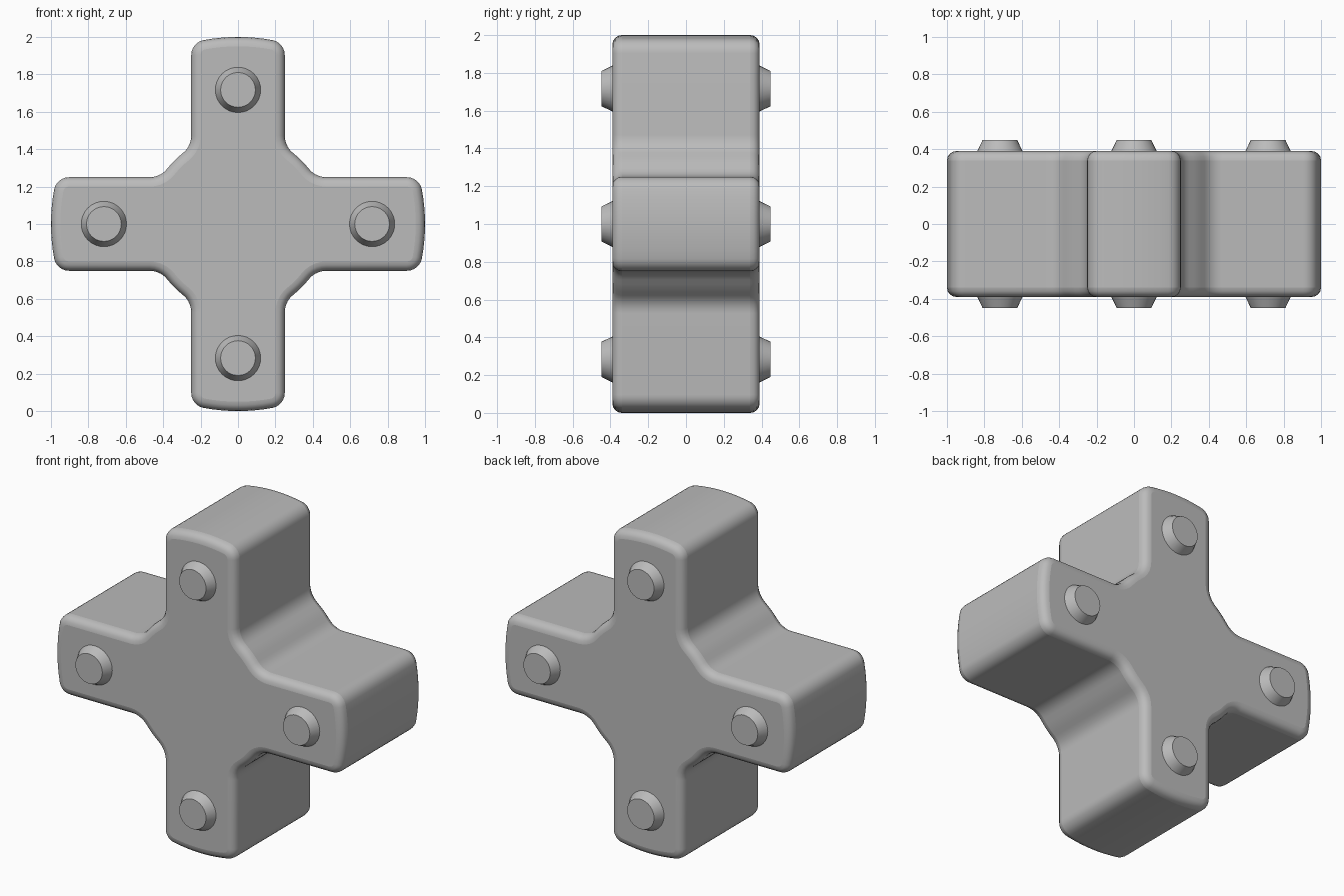
import bpy, bmesh
from math import atan2, cos, sin, pi, sqrt, hypot
from mathutils import Matrix, Vector

if "Cube" in bpy.data.objects:
    bpy.data.objects.remove(bpy.data.objects["Cube"])

HALF_WIDTH, HALF_DEPTH = 0.25, 0.39
HUB, FILLET, CORNER, EDGE = 0.48, 0.12, 0.08, 0.05
CENTRE = Vector((0, 0, 1))

grey = bpy.data.materials.new("plain grey")
grey.use_nodes = True
grey.diffuse_color = (0.5, 0.5, 0.5, 1)
grey.node_tree.nodes["Principled BSDF"].inputs["Base Color"].default_value = grey.diffuse_color


def finish(bm, name):
    mesh = bpy.data.meshes.new(name)
    bmesh.ops.recalc_face_normals(bm, faces=bm.faces)
    bm.to_mesh(mesh)
    bm.free()
    mesh.materials.append(grey)
    obj = bpy.data.objects.new(name, mesh)
    bpy.context.collection.objects.link(obj)
    return obj


def smooth(obj, angle):
    bpy.ops.object.select_all(action="DESELECT")
    obj.select_set(True)
    bpy.context.view_layer.objects.active = obj
    bpy.ops.object.shade_smooth_by_angle(angle=angle)


def arc(cx, cz, radius, start, end, steps):
    angles = [start + (end - start) * i / steps for i in range(steps + 1)]
    return [(cx + radius * cos(a), cz + radius * sin(a)) for a in angles]


# Right half of the upper arm: bowed end, rounded corner, fillet, hub
cx = HALF_WIDTH - CORNER
cz = sqrt((1 - CORNER) ** 2 - cx ** 2)
tip = atan2(cz, cx)
fx = HALF_WIDTH + FILLET
fz = sqrt((HUB + FILLET) ** 2 - fx ** 2)
meet = atan2(fz, fx)
half = arc(0, 0, 1, pi / 2, tip, 4)
half += arc(cx, cz, CORNER, tip, 0, 6)[1:]
half += arc(fx, fz, FILLET, pi, pi + meet, 5)
half += arc(0, 0, HUB, meet, pi / 4, 2)[1:]
arm = [(-x, z) for x, z in reversed(half)] + half[1:-1]

# Cross-shaped body: four turned copies of the arm outline, extruded
bm = bmesh.new()
outline = []
for k in range(4):
    turn = Matrix.Rotation(k * pi / 2, 3, "Y")
    outline += [turn @ Vector((x, -HALF_DEPTH, z)) + CENTRE for x, z in arm]
face = bm.faces.new([bm.verts.new(p) for p in outline])
new = bmesh.ops.extrude_face_region(bm, geom=[face])["geom"]
bmesh.ops.translate(bm, vec=(0, 2 * HALF_DEPTH, 0),
                    verts=[v for v in new if isinstance(v, bmesh.types.BMVert)])
body = finish(bm, "cross_body")

# Rounded rims front and back
bevel = body.modifiers.new("rounded rims", "BEVEL")
bevel.width = EDGE
bevel.segments = 4
bevel.limit_method = "ANGLE"
bevel.angle_limit = pi / 3
bevel.use_clamp_overlap = False
smooth(body, pi / 5)

# Tapered studs on both faces of each arm
for side, label in ((-1, "front"), (1, "back")):
    for k, place in enumerate(("top", "left", "bottom", "right")):
        bm = bmesh.new()
        bmesh.ops.create_cone(bm, cap_ends=True, segments=32,
                              radius1=0.127, radius2=0.093, depth=0.07)
        obj = finish(bm, f"{label}_{place}_stud")
        spot = Matrix.Rotation(k * pi / 2, 3, "Y") @ Vector((0, 0, 0.717))
        obj.location = CENTRE + spot + Vector((0, side * 0.413, 0))
        obj.rotation_euler.x = -side * pi / 2
        smooth(obj, pi / 6)
